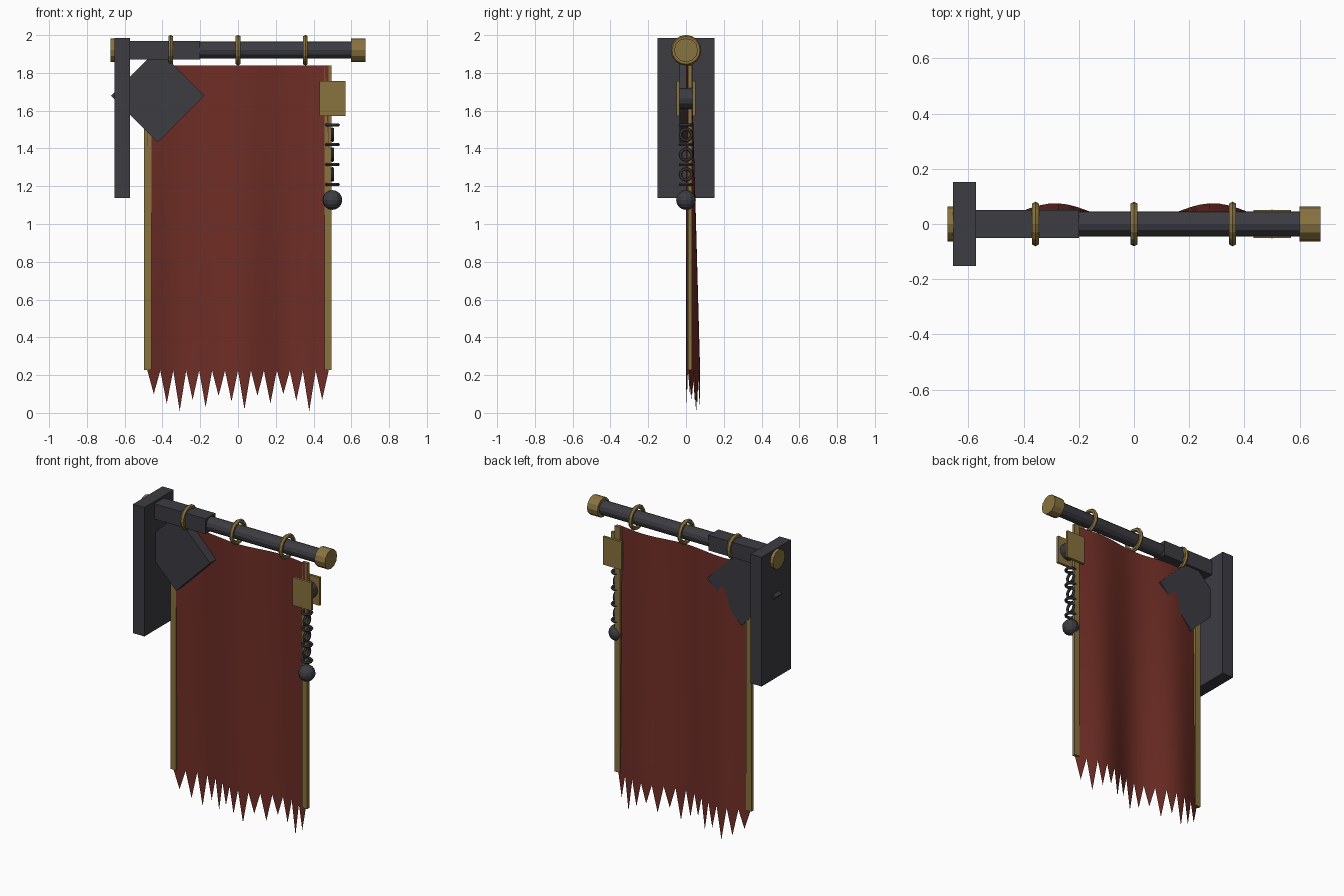
import bpy, bmesh, math
from mathutils import Matrix, Vector

cube = bpy.data.objects.get("Cube")
if cube:
    bpy.data.objects.remove(cube, do_unlink=True)


def material(name, rgb):
    m = bpy.data.materials.new(name)
    m.use_nodes = True
    m.diffuse_color = (*rgb, 1)
    m.node_tree.nodes["Principled BSDF"].inputs["Base Color"].default_value = (*rgb, 1)
    return m


IRON = material("dark_iron", (0.045, 0.045, 0.055))
GOLD = material("aged_gold", (0.25, 0.17, 0.05))
RED = material("red_cloth", (0.16, 0.027, 0.019))
TURN = {"x": Matrix.Rotation(math.pi / 2, 4, "Y"),
        "y": Matrix.Rotation(math.pi / 2, 4, "X"),
        "z": Matrix.Identity(4)}


def finish(bm, name, mat):
    me = bpy.data.meshes.new(name)
    bm.to_mesh(me)
    bm.free()
    me.materials.append(mat)
    ob = bpy.data.objects.new(name, me)
    bpy.context.collection.objects.link(ob)
    return ob


def box(name, lo, hi, mat, spin=0):
    lo, hi = Vector(lo), Vector(hi)
    bm = bmesh.new()
    bmesh.ops.create_cube(bm, size=1, matrix=Matrix.Translation((lo + hi) / 2)
                          @ Matrix.Rotation(spin, 4, "Y")
                          @ Matrix.Diagonal((*(hi - lo), 1)))
    return finish(bm, name, mat)


def cylinder(name, centre, radius, length, axis, mat, sides=12):
    bm = bmesh.new()
    bmesh.ops.create_cone(bm, cap_ends=True, segments=sides, radius1=radius,
                          radius2=radius, depth=length,
                          matrix=Matrix.Translation(centre) @ TURN[axis])
    return finish(bm, name, mat)


def ring(name, centre, major, minor, axis, mat, around=16, tube=6):
    bm = bmesh.new()
    loops = []
    for i in range(around):
        a = math.tau * i / around
        loop = []
        for j in range(tube):
            b = math.tau * j / tube
            r = major + minor * math.cos(b)
            loop.append(bm.verts.new((r * math.cos(a), r * math.sin(a), minor * math.sin(b))))
        loops.append(loop)
    for i in range(around):
        p, q = loops[i], loops[(i + 1) % around]
        for j in range(tube):
            k = (j + 1) % tube
            bm.faces.new((p[j], q[j], q[k], p[k]))
    bm.transform(Matrix.Translation(centre) @ TURN[axis])
    return finish(bm, name, mat)


# Wall plate, sleeve and diamond gusset
box("wall_plate", (-0.655, -0.152, 1.138), (-0.573, 0.152, 1.985), IRON)
box("rod_sleeve", (-0.6, -0.05, 1.87), (-0.2, 0.05, 1.97), IRON)
box("gusset", (-0.6, -0.035, 1.505), (-0.25, 0.035, 1.855), IRON, math.pi / 4)

# Rod with end caps and hanging rings
ROD_Z = 1.92
cylinder("rod", (0, 0, ROD_Z), 0.045, 1.26, "x", IRON)
for side, x in (("right", -0.637), ("left", 0.637)):
    cylinder(side + "_end_cap", (x, 0, ROD_Z), 0.063, 0.076, "x", GOLD)
for i in range(3):
    ring(f"hanging_ring_{i + 1}", (0.357 * (i - 1), 0, ROD_Z), 0.067, 0.014, "x", GOLD)

# Rippled cloth with a torn hem
HALF, TOP, HEM, ROWS = 0.48, 1.84, 0.225, 10
TIPS = (0.10, 0.05, 0.01, 0.07, 0.03, 0.09, 0.06, 0.02, 0.09, 0.05, 0.10, 0.065, 0.01, 0.07)
COLS = 2 * len(TIPS)


def cloth_point(x, z):
    depth = 0.03 + 0.045 * min(1, (TOP - z) / (TOP - HEM))
    return (x, depth * (1 - math.cos(math.tau * x / 0.57)) / 2, z)


bm = bmesh.new()
xs = [-HALF + 2 * HALF * c / COLS for c in range(COLS + 1)]
grid = [[bm.verts.new(cloth_point(x, TOP + (HEM - TOP) * r / ROWS)) for x in xs]
        for r in range(ROWS + 1)]
for upper, lower in zip(grid, grid[1:]):
    for c in range(COLS):
        bm.faces.new((upper[c], lower[c], lower[c + 1], upper[c + 1]))
hem = grid[-1]
for i, z in enumerate(TIPS):
    c = 2 * i
    tip = bm.verts.new(cloth_point(xs[c + 1], z))
    bm.faces.new((hem[c], tip, hem[c + 1]))
    bm.faces.new((hem[c + 1], tip, hem[c + 2]))
for f in bm.faces:
    f.smooth = True
finish(bm, "cloth", RED)

# Gold trim down both edges
for side, x in (("right", -0.478), ("left", 0.476)):
    box(side + "_trim", (x - 0.019, 0.01, 0.228), (x + 0.019, 0.032, TOP), GOLD)

# Clamp on the left edge
CX = 0.5
for name, y in (("front", -0.043), ("back", 0.043)):
    box(name + "_clamp_plate", (CX - 0.068, y - 0.008, 1.573),
        (CX + 0.068, y + 0.008, 1.757), GOLD)
cylinder("clamp_pin", (CX, 0, 1.665), 0.055, 0.075, "y", IRON)

# Chain of alternating links with a weight
for i in range(7):
    flat = i % 2 == 0
    ring(f"chain_link_{i + 1}", (CX, 0, 1.525 - 0.0525 * i), 0.03, 0.009,
         "z" if flat else "x", IRON, 12)
bm = bmesh.new()
bmesh.ops.create_uvsphere(bm, u_segments=12, v_segments=8, radius=0.052,
                          matrix=Matrix.Translation((CX, 0, 1.127)))
finish(bm, "chain_weight", IRON)
